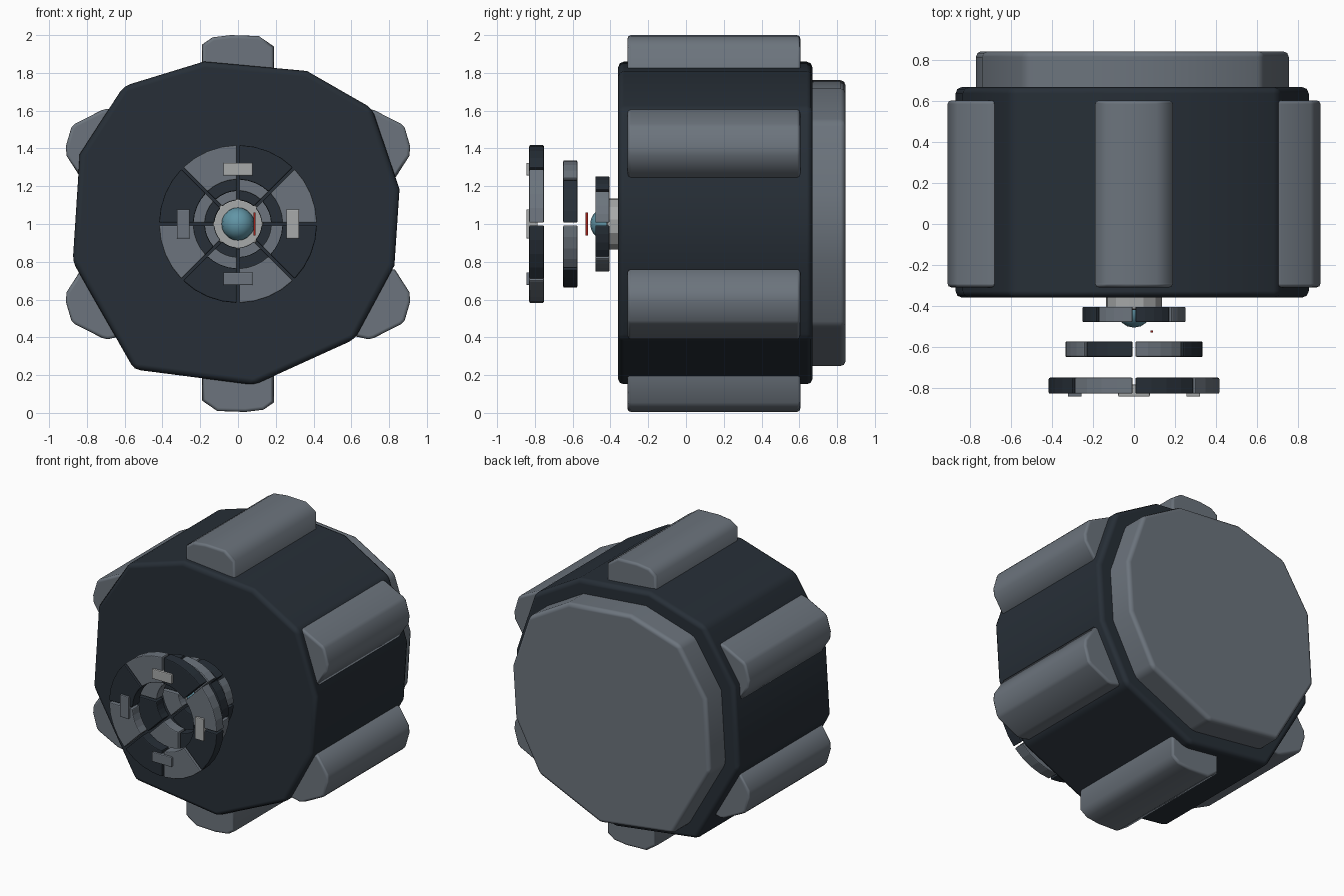
import bpy, bmesh
from math import cos, sin, radians

if "Cube" in bpy.data.objects:
    bpy.data.objects.remove(bpy.data.objects["Cube"])

def mat(name, col):
    m = bpy.data.materials.new(name)
    m.diffuse_color = (*col, 1)
    m.use_nodes = True
    m.node_tree.nodes["Principled BSDF"].inputs["Base Color"].default_value = m.diffuse_color
    return m

DARK = mat("dark steel", (0.02, 0.028, 0.038))
MID = mat("mid steel", (0.15, 0.175, 0.205))
PALE = mat("pale steel", (0.39, 0.4, 0.4))
TEAL = mat("teal glass", (0.12, 0.3, 0.38))
RED = mat("red beam", (0.35, 0.015, 0.01))

def add(name, bm, material, bevel=0, limit=60, smooth=False):
    bmesh.ops.recalc_face_normals(bm, faces=bm.faces)
    for f in bm.faces:
        f.smooth = smooth
    me = bpy.data.meshes.new(name)
    bm.to_mesh(me)
    bm.free()
    me.materials.append(material)
    ob = bpy.data.objects.new(name, me)
    bpy.context.collection.objects.link(ob)
    if bevel:
        b = ob.modifiers.new("bevel", 'BEVEL')
        b.width = bevel
        b.segments = 2
        b.limit_method = 'ANGLE'
        b.angle_limit = radians(limit)
        b.harden_normals = smooth
    return ob

def prism(name, pts, y0, y1, material, bevel=0, limit=60, smooth=False):
    """Extrude an (x, z) outline along y."""
    bm = bmesh.new()
    a = [bm.verts.new((x, y0, z)) for x, z in pts]
    b = [bm.verts.new((x, y1, z)) for x, z in pts]
    bm.faces.new(a)
    bm.faces.new(b[::-1])
    n = len(pts)
    for i in range(n):
        j = (i + 1) % n
        bm.faces.new((a[i], b[i], b[j], a[j]))
    return add(name, bm, material, bevel, limit, smooth)

def box(name, cx, cz, w, h, y0, y1, material, bevel=0):
    pts = [(cx + sx * w / 2, cz + sz * h / 2)
           for sx, sz in ((-1, -1), (1, -1), (1, 1), (-1, 1))]
    return prism(name, pts, y0, y1, material, bevel)

# irregular eleven-sided body and the smaller back plate
outline = [(-.18, 1.86), (.365, 1.81), (.71, 1.612), (.855, 1.185),
           (.828, .78), (.618, .39), (.085, .148), (-.55, .23),
           (-.875, .80), (-.838, 1.37), (-.605, 1.73)]
prism("body_drum", outline, -.36, .67, DARK, .032, 30, True)
plate = [(x * .886, 1 + (z - 1) * .886) for x, z in outline]
prism("back_plate", plate, .6, .845, MID, .028, 30, True)

# six lugs around the rim
top = [(-.19, 1.7), (-.19, 1.95), (-.135, 1.988), (-.04, 2.0), (.11, 1.995),
       (.19, 1.94), (.19, 1.7)]
prism("lug_top", top, -.31, .605, MID, .018, 60, True)
prism("lug_bottom", [(-x, 2.005 - z) for x, z in top], -.31, .605, MID, .018, 60, True)
side = [(.6, 1.59), (.69, 1.61), (.72, 1.603), (.865, 1.53), (.882, 1.512),
        (.912, 1.41), (.907, 1.36), (.83, 1.24), (.6, 1.24)]
for sx, nx in ((1, "right"), (-1, "left")):
    for sz, nz in ((1, "upper"), (-1, "lower")):
        prism(f"lug_{nz}_{nx}", [(sx * x, 1 + sz * (z - 1)) for x, z in side],
              -.31, .605, MID, .018, 60, True)

# hub, lens and red sliver
prism("hub", [(.138 * cos(radians(30 * i + 10)), 1 + .138 * sin(radians(30 * i + 10)))
              for i in range(12)], -.42, -.3, PALE, .012)
bm = bmesh.new()
bmesh.ops.create_uvsphere(bm, u_segments=16, v_segments=10, radius=.087)
lens = add("lens", bm, TEAL, smooth=True)
lens.location = (0, -.42, 1)
box("red_sliver", .087, 1, .012, .12, -.532, -.52, RED)

# three segmented rings with alternating colours
def ring(label, r_in, r_out, y0, y1, phase):
    gap = .007
    for k in range(8):
        pts = []
        for r, order in ((r_out, range(5)), (r_in, range(4, -1, -1))):
            g = gap / r
            a0, a1 = radians(45 * k) + g, radians(45 * (k + 1)) - g
            for i in order:
                a = a0 + (a1 - a0) * i / 4
                pts.append((r * cos(a), 1 + r * sin(a)))
        prism(f"{label}_segment_{k + 1}", pts, y0, y1,
              (MID, DARK)[(k + phase) % 2], .006)

ring("inner_ring", .125, .253, -.48, -.405, 0)
ring("middle_ring", .175, .337, -.65, -.575, 1)
ring("outer_ring", .235, .418, -.83, -.752, 0)

# clips bridging the outer ring gaps
for s, n, m in ((1, "a", PALE), (-1, "b", MID)):
    box(f"clip_vertical_{n}", 0, 1 + s * .29, .155, .068, -.845, -.785, m, .006)
    box(f"clip_side_{n}", s * .29, 1, .068, .155, -.845, -.785, m, .006)
